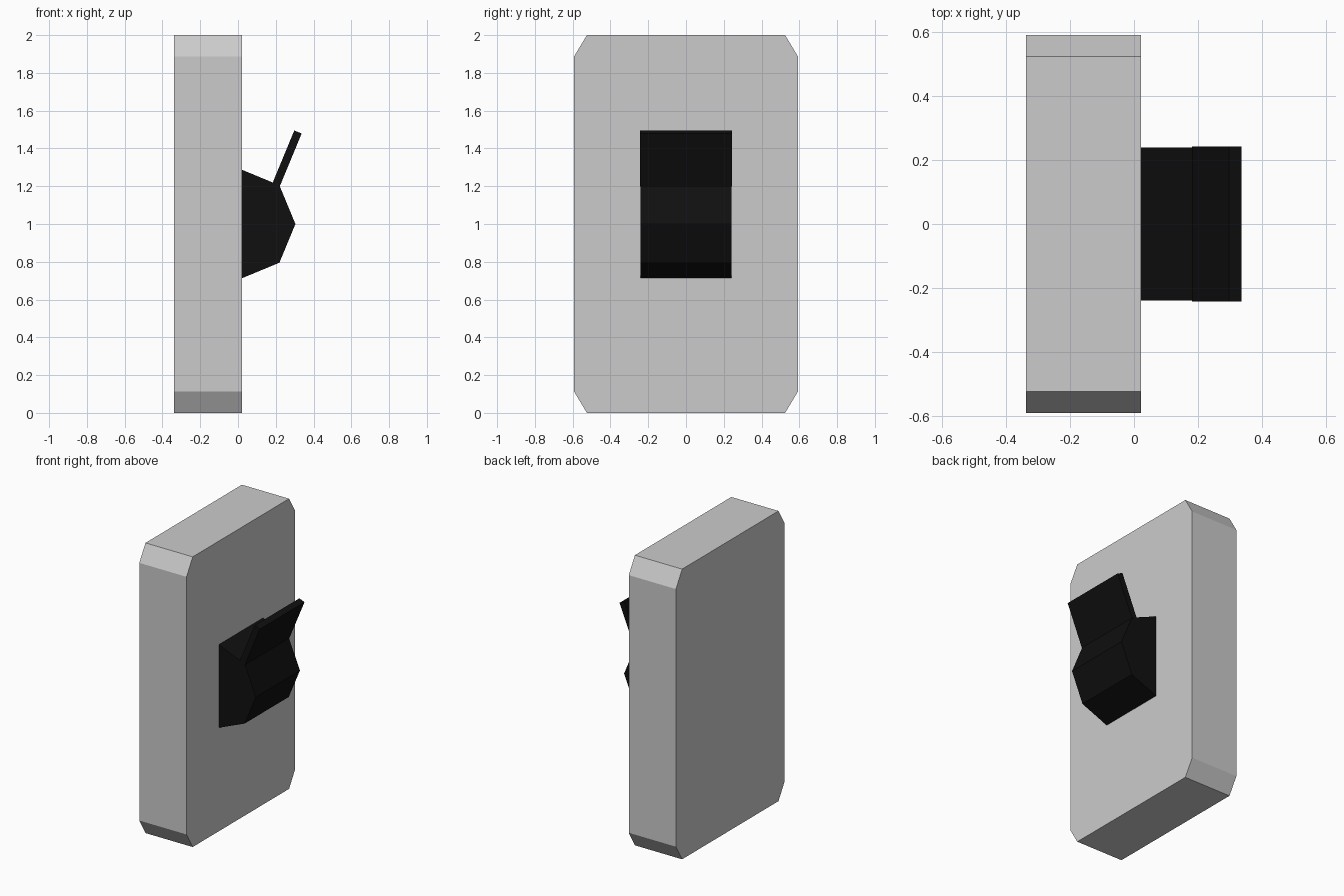
import bpy, bmesh, math
from mathutils import Vector

if "Cube" in bpy.data.objects:
    bpy.data.objects.remove(bpy.data.objects["Cube"])

black = bpy.data.materials.new("black")
black.diffuse_color = (0.005, 0.005, 0.005, 1)
black.use_nodes = True
black.node_tree.nodes["Principled BSDF"].inputs["Base Color"].default_value = black.diffuse_color


def prism(name, points, axis, start, length, mat=None):
    """Extrude a closed 3D outline, given as two coordinates, along x or y."""
    bm = bmesh.new()
    if axis == 'X':
        verts = [bm.verts.new((start, a, b)) for a, b in points]
        move = Vector((length, 0, 0))
    else:
        verts = [bm.verts.new((a, start, b)) for a, b in points]
        move = Vector((0, length, 0))
    face = bm.faces.new(verts)
    ext = bmesh.ops.extrude_face_region(bm, geom=[face], use_keep_orig=True)
    bmesh.ops.translate(bm, vec=move,
                        verts=[g for g in ext['geom'] if isinstance(g, bmesh.types.BMVert)])
    bmesh.ops.recalc_face_normals(bm, faces=bm.faces)
    mesh = bpy.data.meshes.new(name)
    bm.to_mesh(mesh)
    bm.free()
    obj = bpy.data.objects.new(name, mesh)
    bpy.context.collection.objects.link(obj)
    if mat:
        mesh.materials.append(mat)
    return obj


# Wall plate with clipped corners
w, cy, cz = 0.592, 0.067, 0.112
outline = [(-w, cz), (-w + cy, 0), (w - cy, 0), (w, cz),
           (w, 2 - cz), (w - cy, 2), (-w + cy, 2), (-w, 2 - cz)]
prism("wall_plate", outline, 'X', -0.338, 0.36)

# Eight-sided rocker drum, half sunk into the plate
cx, r = 0.014, 0.29
drum = [(cx + r * math.cos(i * math.pi / 4), 1 + r * math.sin(i * math.pi / 4))
        for i in range(8)]
prism("rocker_drum", drum, 'Y', -0.24, 0.48, black)

# Lever standing square on the drum's upper front facet
lever = [(0.182, 1.215), (0.221, 1.199), (0.337, 1.479), (0.298, 1.495)]
prism("lever", lever, 'Y', -0.243, 0.486, black)
